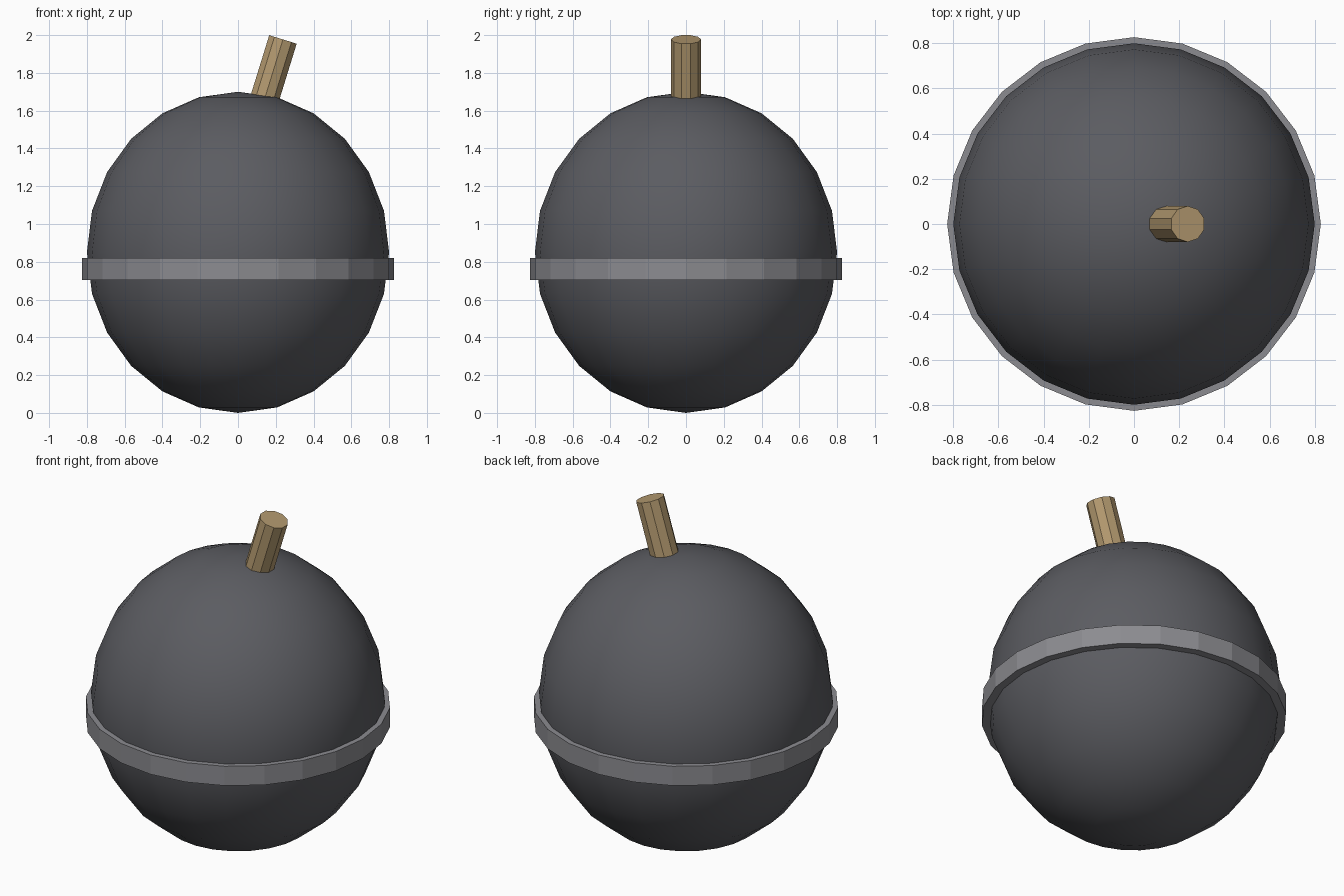
import bpy
from math import sin, cos

cube = bpy.data.objects.get("Cube")
if cube:
    bpy.data.objects.remove(cube, do_unlink=True)


def material(name, color):
    mat = bpy.data.materials.new(name)
    mat.use_nodes = True
    mat.diffuse_color = (*color, 1)
    mat.node_tree.nodes["Principled BSDF"].inputs["Base Color"].default_value = (*color, 1)
    return mat


def finish(name, mat):
    obj = bpy.context.object
    obj.name = obj.data.name = name
    obj.data.materials.append(mat)
    return obj


dark_iron = material("dark iron", (0.105, 0.107, 0.12))
grey_metal = material("grey metal", (0.26, 0.26, 0.28))
tan_cord = material("tan cord", (0.45, 0.32, 0.16))

# Smooth body, slightly taller than wide
bpy.ops.mesh.primitive_uv_sphere_add(segments=24, ring_count=12, radius=1, location=(0, 0, 0.85))
body = finish("body", dark_iron)
body.scale = (0.8, 0.8, 0.85)
bpy.ops.object.transform_apply(location=False, rotation=False, scale=True)
bpy.ops.object.shade_smooth()

# Faceted band just below the middle
bpy.ops.mesh.primitive_cylinder_add(vertices=24, radius=0.827, depth=0.116, location=(0, 0, 0.762))
finish("band", grey_metal)

# Fuse leaning to the side, its foot sunk into the body
tilt, length = 0.3, 0.4
top_x, top_z = 0.238, 1.977
bpy.ops.mesh.primitive_cylinder_add(
    vertices=10, radius=0.08, depth=length, rotation=(0, tilt, 0),
    location=(top_x - sin(tilt) * length / 2, 0, top_z - cos(tilt) * length / 2))
finish("fuse", tan_cord)
